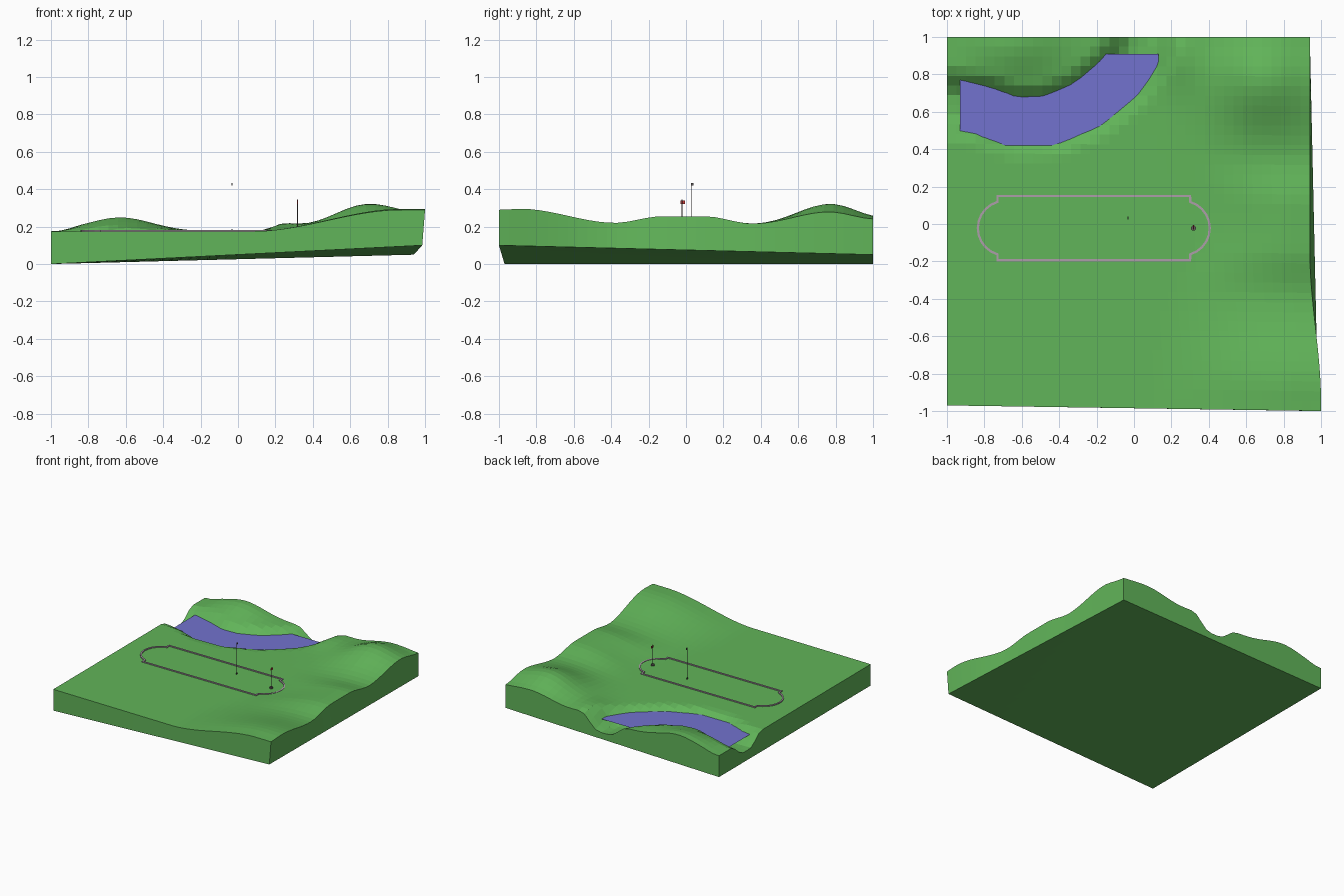
import bpy, bmesh, math
from mathutils import Vector

if "Cube" in bpy.data.objects:
    bpy.data.objects.remove(bpy.data.objects["Cube"])

GROUND = 0.175
N = 38


def material(name, rgb):
    m = bpy.data.materials.new(name)
    m.diffuse_color = (*rgb, 1)
    m.use_nodes = True
    m.node_tree.nodes["Principled BSDF"].inputs["Base Color"].default_value = m.diffuse_color
    return m


GREEN = material("grass", (0.12, 0.46, 0.10))
BLUE = material("water", (0.17, 0.17, 0.62))
PALE = material("track", (0.42, 0.34, 0.40))
RED = material("flag", (0.6, 0.04, 0.04))
DARK = material("pole", (0.12, 0.10, 0.10))


def finish(bm, name, mat):
    bmesh.ops.recalc_face_normals(bm, faces=bm.faces)
    me = bpy.data.meshes.new(name)
    bm.to_mesh(me)
    bm.free()
    ob = bpy.data.objects.new(name, me)
    me.materials.append(mat)
    bpy.context.collection.objects.link(ob)
    return ob


def smooth(a, b, v):
    t = max(0.0, min(1.0, (v - a) / (b - a)))
    return t * t * (3 - 2 * t)


def bump(x, y, cx, cy, sx, sy):
    return math.exp(-((x - cx) / sx) ** 2 / 2 - ((y - cy) / sy) ** 2 / 2)


# Ridge heights along the right edge, and the river centre line
RIDGE = [(-1, .115), (-.88, .12), (-.38, .045), (-.13, .08), (.1, .08),
         (.36, .04), (.76, .09), (1, .06)]
RIVER = [Vector(p) for p in ((-1.1, .65), (-.95, .64), (-.8, .61), (-.65, .55), (-.45, .555),
                             (-.25, .64), (-.08, .78), (.01, .9), (.08, 1.1))]


def ridge(y):
    for (a, ha), (b, hb) in zip(RIDGE, RIDGE[1:]):
        if y <= b:
            return ha + (hb - ha) * smooth(a, b, y)
    return RIDGE[-1][1]


def river_distance(p):
    best = 9.0
    for a, b in zip(RIVER, RIVER[1:]):
        d = b - a
        t = max(0.0, min(1.0, (p - a).dot(d) / d.length_squared))
        best = min(best, (p - a - d * t).length)
    return best


def height(x, y):
    start = 0.08 + 0.25 * math.exp(-(y / 0.4) ** 2)
    z = GROUND + ridge(y) * smooth(start, 0.87, x)
    z += 0.07 * bump(x, y, 0.67, 0.78, 0.15, 0.17)
    z += 0.033 * bump(x, y, 0.24, 0.9, 0.09, 0.12)
    hill = 0.075 * bump(x, y, -0.63, 0.97, 0.17, 0.14)
    z += hill * smooth(-1, -0.85, x)
    w = 1 - smooth(0.04, 0.2, river_distance(Vector((x, y))))
    return z + (0.08 - z) * w


# Terrain block: sculpted top, sloping underside, skirt walls
bm = bmesh.new()
top, low = [], []
for j in range(N + 1):
    v = -1 + 2 * j / N
    for i in range(N + 1):
        s = i / N
        y = v + 0.03 * (1 - s) * (1 - v) / 2
        x = -1 + s * (1.94 + 0.06 * (1 - smooth(-0.95, -0.15, v)))
        top.append(bm.verts.new((x, y, height(x, y))))
        xb = -1 + s * (1.985 - 0.045 * (v + 1) / 2)
        low.append(bm.verts.new((xb, y, s * (0.075 - 0.025 * v))))
W = N + 1
for j in range(N):
    for i in range(N):
        q = (j * W + i, j * W + i + 1, (j + 1) * W + i + 1, (j + 1) * W + i)
        bm.faces.new([top[k] for k in q])
        bm.faces.new([low[k] for k in reversed(q)])
rim = [i for i in range(N)] + [j * W + N for j in range(N)]
rim += [N * W + i for i in range(N, 0, -1)] + [j * W for j in range(N, 0, -1)]
for a, b in zip(rim, rim[1:] + rim[:1]):
    bm.faces.new((low[a], low[b], top[b], top[a]))
finish(bm, "terrain", GREEN)

# Water sheet lying in the river channel
bm = bmesh.new()
bm.faces.new([bm.verts.new((x, y, 0.14)) for x, y in
              ((-.93, .42), (.13, .42), (.13, .91), (-.93, .91))])
finish(bm, "river_water", BLUE)


# Field border: rectangle with rounded ends, as a thin raised strip
def half_outline():
    pts = [(0.515, 0.172)]
    a0 = math.asin(0.14 / 0.146)
    for k in range(11):
        a = a0 - 2 * a0 * k / 10
        pts.append((0.474 + 0.146 * math.cos(a), 0.146 * math.sin(a)))
    return pts + [(0.515, -0.172)]


right = half_outline()
outline = [Vector(p) for p in right] + [Vector((-x, -y)) for x, y in right]
bm = bmesh.new()
rings = []
n = len(outline)
for k, p in enumerate(outline):
    d1 = (p - outline[k - 1]).normalized()
    d2 = (outline[(k + 1) % n] - p).normalized()
    n1, n2 = Vector((-d1.y, d1.x)), Vector((-d2.y, d2.x))
    m = (n1 + n2) / (1 + n1.dot(n2)) * 0.006
    ring = []
    for sgn, z in ((1, .17), (1, .182), (-1, .182), (-1, .17)):
        q = p + m * sgn
        ring.append(bm.verts.new((q.x - 0.215, q.y - 0.022, z)))
    rings.append(ring)
for k in range(n):
    a, b = rings[k], rings[(k + 1) % n]
    for c in range(4):
        e = (c + 1) % 4
        bm.faces.new((a[c], a[e], b[e], b[c]))
finish(bm, "field_border", PALE)


def post(name, x, y, z0, z1, r, mat=DARK):
    bm = bmesh.new()
    bmesh.ops.create_cone(bm, cap_ends=True, segments=10, radius1=r, radius2=r, depth=z1 - z0)
    bmesh.ops.translate(bm, verts=bm.verts, vec=(x, y, (z0 + z1) / 2))
    return finish(bm, name, mat)


def box(name, centre, size, mat):
    bm = bmesh.new()
    bmesh.ops.create_cube(bm, size=1)
    bmesh.ops.scale(bm, verts=bm.verts, vec=size)
    bmesh.ops.translate(bm, verts=bm.verts, vec=centre)
    return finish(bm, name, mat)


# Flag pole with round foot and red flag
post("flag_foot", 0.318, -0.022, 0.17, 0.186, 0.014)
post("flag_pole", 0.318, -0.022, 0.18, 0.345, 0.0025)
box("flag", (0.318, -0.017, 0.33), (0.003, 0.024, 0.018), RED)

# Tall thin marker pole with foot and tip
post("marker_pole", -0.032, 0.03, 0.17, 0.425, 0.0012)
box("marker_foot", (-0.032, 0.03, 0.18), (0.004, 0.014, 0.014), DARK)
box("marker_tip", (-0.032, 0.034, 0.427), (0.004, 0.012, 0.014), DARK)
